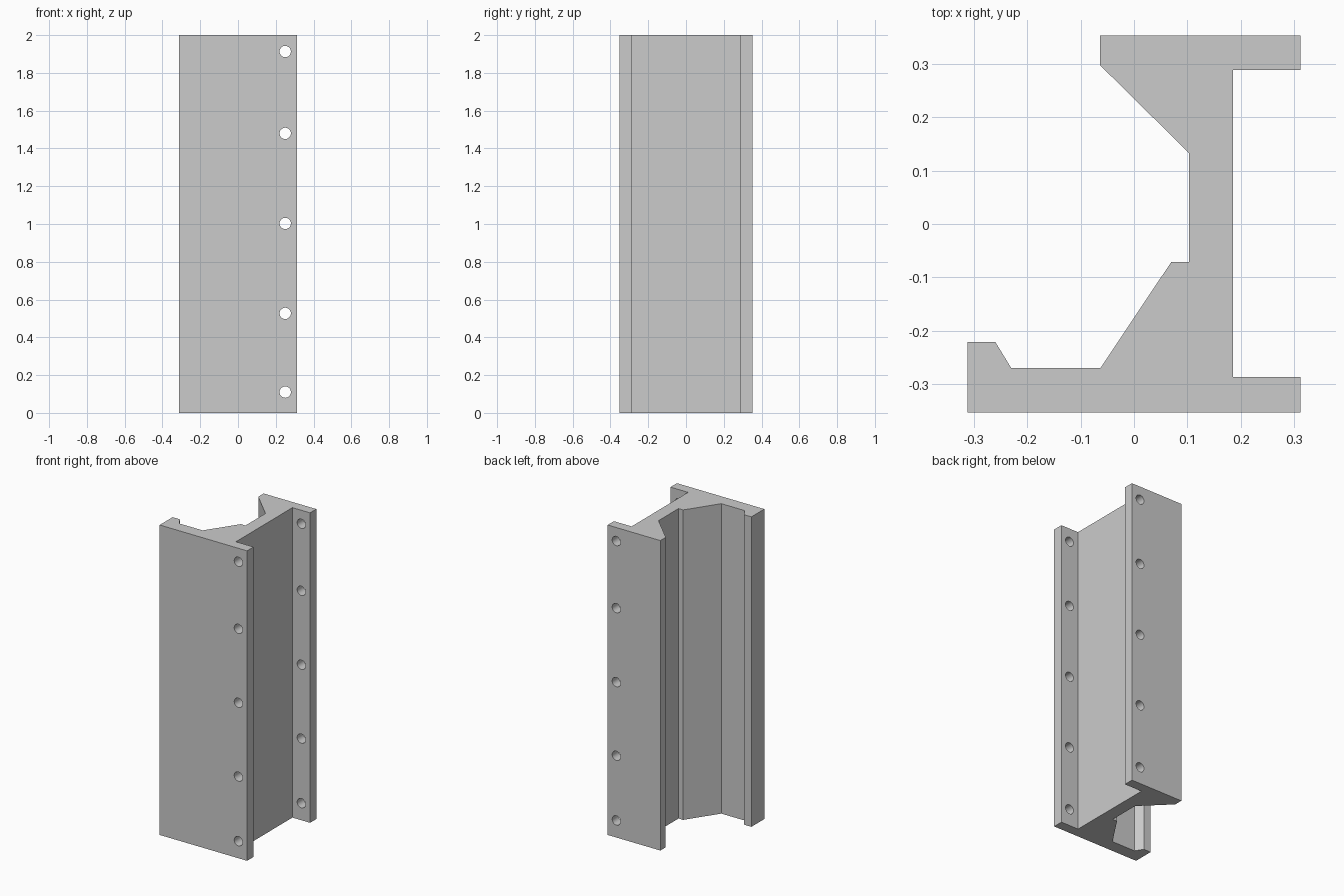
import bpy
import bmesh
import math

if "Cube" in bpy.data.objects:
    bpy.data.objects.remove(bpy.data.objects["Cube"], do_unlink=True)

HEIGHT = 2.0
HOLE_X = 0.25
HOLE_RADIUS = 0.03
HOLE_HEIGHTS = (0.11, 0.527, 1.003, 1.48, 1.913)

# Cross-section of the beam, counter-clockwise from the front left corner
PROFILE = [
    (-0.312, -0.353), (0.312, -0.353), (0.312, -0.287), (0.186, -0.287),
    (0.186, 0.289), (0.312, 0.289), (0.312, 0.353), (-0.064, 0.353),
    (-0.064, 0.298), (0.103, 0.133), (0.103, -0.071), (0.07, -0.071),
    (-0.063, -0.27), (-0.23, -0.27), (-0.26, -0.221), (-0.312, -0.221),
]


def flat_material(name, value):
    mat = bpy.data.materials.new(name)
    mat.use_nodes = True
    colour = (value, value, value, 1.0)
    mat.diffuse_color = colour
    mat.node_tree.nodes["Principled BSDF"].inputs["Base Color"].default_value = colour
    return mat


grey = flat_material("plain grey", 0.6)

# Beam: extruded profile
bm = bmesh.new()
base = bm.faces.new([bm.verts.new((x, y, 0)) for x, y in PROFILE])
side = bmesh.ops.extrude_face_region(bm, geom=[base])["geom"]
top_verts = [v for v in side if isinstance(v, bmesh.types.BMVert)]
bmesh.ops.translate(bm, vec=(0, 0, HEIGHT), verts=top_verts)
bmesh.ops.recalc_face_normals(bm, faces=bm.faces)
mesh = bpy.data.meshes.new("channel_beam")
bm.to_mesh(mesh)
bm.free()
mesh.materials.append(grey)
beam = bpy.data.objects.new("channel_beam", mesh)
bpy.context.collection.objects.link(beam)

# Bolt holes: one row of long drills passes through both flanges
drills = []
for z in HOLE_HEIGHTS:
    bpy.ops.mesh.primitive_cylinder_add(
        vertices=32, radius=HOLE_RADIUS, depth=1.0,
        location=(HOLE_X, 0, z), rotation=(math.pi / 2, 0, 0))
    drill = bpy.context.object
    drill.name = "bolt_hole_cutter"
    drill.data.materials.append(grey)
    cut = beam.modifiers.new("bolt_hole", 'BOOLEAN')
    cut.operation = 'DIFFERENCE'
    cut.solver = 'EXACT'
    cut.object = drill
    drills.append(drill)

# Apply the cuts and discard the drills
bpy.ops.object.select_all(action='DESELECT')
beam.select_set(True)
bpy.context.view_layer.objects.active = beam
for name in [m.name for m in beam.modifiers]:
    bpy.ops.object.modifier_apply(modifier=name)
for drill in drills:
    bpy.data.objects.remove(drill, do_unlink=True)

bpy.ops.object.shade_smooth_by_angle(angle=math.radians(30))
